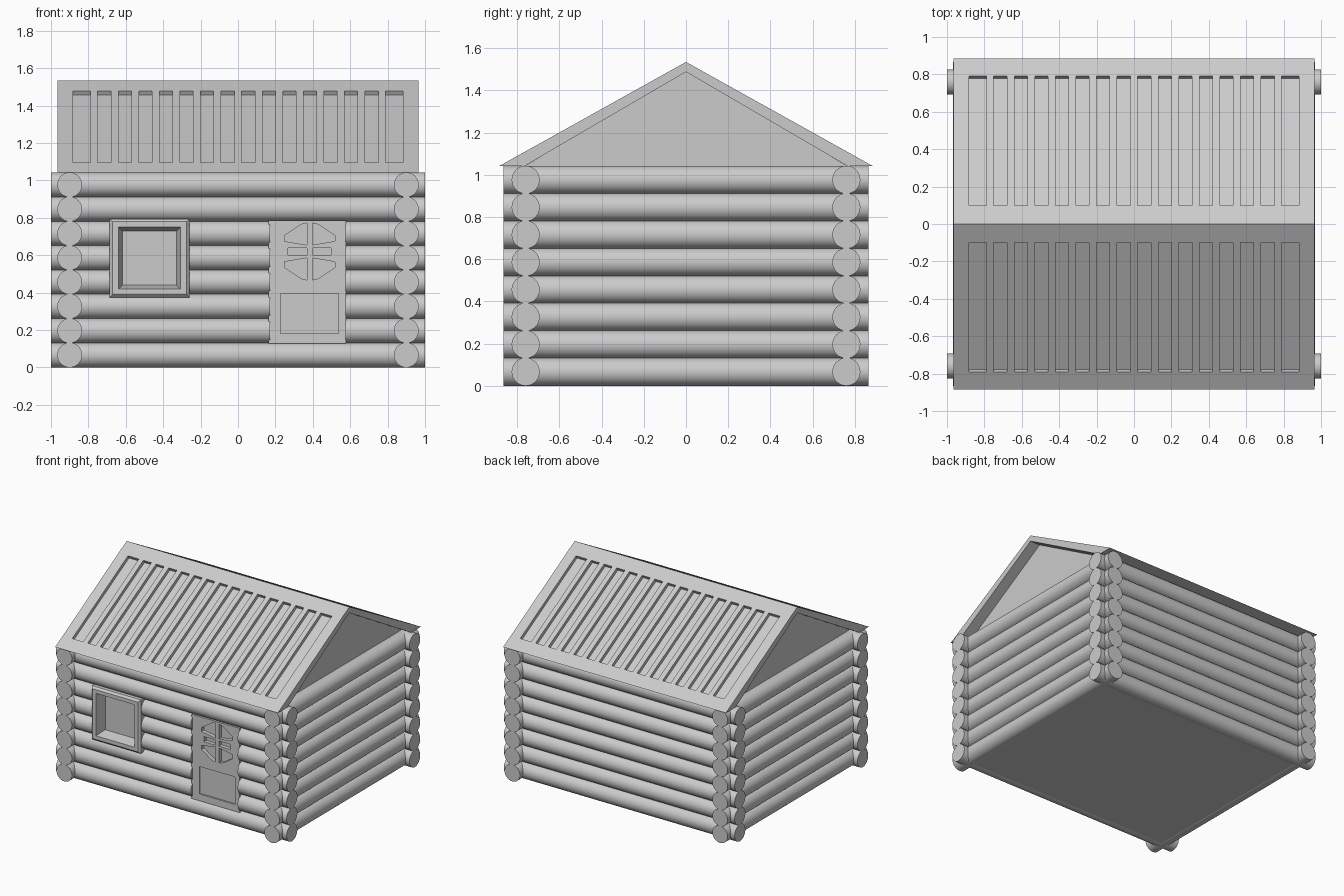
import bpy, bmesh, math
from mathutils import Matrix, Vector

if "Cube" in bpy.data.objects:
    bpy.data.objects.remove(bpy.data.objects["Cube"])

LOG_R, PITCH, ROWS = 0.0665, 0.13, 8
WALL_X, WALL_Y = 0.90, 0.76


def finish(name, bm, smooth=False):
    bmesh.ops.recalc_face_normals(bm, faces=bm.faces)
    mesh = bpy.data.meshes.new(name)
    bm.to_mesh(mesh)
    bm.free()
    ob = bpy.data.objects.new(name, mesh)
    bpy.context.collection.objects.link(ob)
    bpy.context.view_layer.objects.active = ob
    if smooth:
        bpy.ops.object.select_all(action='DESELECT')
        ob.select_set(True)
        bpy.ops.object.shade_smooth_by_angle(angle=math.radians(40))
    return ob


def add_box(bm, center, size, rot_x=0.0):
    m = Matrix.Translation(center) @ Matrix.Rotation(rot_x, 4, 'X') @ Matrix.Diagonal((*size, 1))
    bmesh.ops.create_cube(bm, size=1, matrix=m)


def add_prism(bm, points, axis, a, b):
    """Extrude a 2D outline (y,z for axis X, x,z for axis Y) from a to b."""
    def place(p, t):
        return (t, p[0], p[1]) if axis == 'X' else (p[0], t, p[1])
    lo = [bm.verts.new(place(p, a)) for p in points]
    hi = [bm.verts.new(place(p, b)) for p in points]
    bm.faces.new(lo)
    bm.faces.new(hi)
    n = len(points)
    for i in range(n):
        bm.faces.new((lo[i], lo[(i + 1) % n], hi[(i + 1) % n], hi[i]))


def add_log(bm, p, q):
    p, q = Vector(p), Vector(q)
    d = q - p
    m = Matrix.Translation((p + q) / 2) @ d.to_track_quat('Z', 'Y').to_matrix().to_4x4()
    bmesh.ops.create_cone(bm, cap_ends=True, segments=32, radius1=LOG_R, radius2=LOG_R,
                          depth=d.length, matrix=m)


def cut(ob, bm_cutter):
    cutter = finish("cutter", bm_cutter)
    cutter.hide_render = True
    mod = ob.modifiers.new("cut", 'BOOLEAN')
    mod.operation, mod.solver, mod.object = 'DIFFERENCE', 'EXACT', cutter
    bpy.context.view_layer.objects.active = ob
    bpy.ops.object.modifier_apply(modifier=mod.name)
    bpy.data.objects.remove(cutter)


# log walls; front rows are split around the window and door
walls = {n: bmesh.new() for n in ("front_logs", "back_logs", "left_logs", "right_logs")}
for i in range(ROWS):
    z = 0.0665 + PITCH * i
    if 3 <= i <= 5:
        spans = [(-1, -0.68), (-0.265, 0.17), (0.575, 1)]
    elif 1 <= i <= 2:
        spans = [(-1, 0.17), (0.575, 1)]
    else:
        spans = [(-1, 1)]
    for a, b in spans:
        add_log(walls["front_logs"], (a, -WALL_Y, z), (b, -WALL_Y, z))
    add_log(walls["back_logs"], (-1, WALL_Y, z), (1, WALL_Y, z))
    add_log(walls["left_logs"], (-WALL_X, -0.865, z), (-WALL_X, 0.865, z))
    add_log(walls["right_logs"], (WALL_X, -0.865, z), (WALL_X, 0.865, z))
for name, bm in walls.items():
    finish(name, bm, smooth=True)

# floor slab
bm = bmesh.new()
add_box(bm, (0, 0, 0.02), (2 * WALL_X, 2 * WALL_Y, 0.03))
finish("floor", bm)

# roof: chevron profile with slots cut into both slopes
EAVE_Y, EAVE_Z, RIDGE_Z = 0.885, 1.042, 1.535
slope = math.atan2(RIDGE_Z - EAVE_Z, EAVE_Y)
bm = bmesh.new()
add_prism(bm, [(-EAVE_Y, EAVE_Z), (0, RIDGE_Z), (EAVE_Y, EAVE_Z),
               (0.765, EAVE_Z), (0, 1.488), (-0.765, EAVE_Z)], 'X', -0.965, 0.965)
roof = finish("roof", bm)
bm = bmesh.new()
slots = [(-0.715 + 0.11 * i, 0.07) for i in range(14)] + [(-0.836, 0.095), (0.836, 0.095)]
mid_y = 0.445
mid_z = RIDGE_Z - mid_y * math.tan(slope)
for x, w in slots:
    for s in (-1, 1):
        add_box(bm, (x, s * mid_y, mid_z), (w, 0.69 / math.cos(slope), 0.052), -s * slope)
cut(roof, bm)

# recessed gable ends
for name, s in (("left_gable", -1), ("right_gable", 1)):
    bm = bmesh.new()
    add_prism(bm, [(-0.775, 1.035), (0, 1.495), (0.775, 1.035)], 'X', s * 0.84, s * 0.88)
    finish(name, bm)

# window: nested rectangular rings closed by the pane
bm = bmesh.new()
rings = [(0.213, 0.21, -0.70), (0.213, 0.21, -0.83), (0.198, 0.195, -0.845),
         (0.166, 0.166, -0.845), (0.145, 0.145, -0.76)]
loops = [[bm.verts.new((-0.473 + sx * w, y, 0.585 + sz * h))
          for sx, sz in ((-1, -1), (1, -1), (1, 1), (-1, 1))] for w, h, y in rings]
for a, b in zip(loops, loops[1:]):
    for i in range(4):
        j = (i + 1) % 4
        bm.faces.new((a[i], a[j], b[j], b[i]))
bm.faces.new(loops[0])
bm.faces.new(loops[-1])
finish("window", bm)

# door: lower panel and a six-pane light cut into a slab
DOOR_Y, CX = -0.805, 0.383
bm = bmesh.new()
add_box(bm, (0.37, (DOOR_Y - 0.74) / 2, 0.457), (0.415, -0.74 - DOOR_Y, 0.66))
door = finish("door", bm)
bm = bmesh.new()
add_box(bm, (CX, DOOR_Y, 0.288), (0.31, 0.024, 0.215))
for s in (-1, 1):
    for t in (-1, 1):
        quad = [(0.015, 0.035), (0.015, 0.152), (0.045, 0.145), (0.135, 0.085), (0.135, 0.055)]
        add_prism(bm, [(CX + s * x, 0.62 + t * z) for x, z in quad], 'Y', DOOR_Y - 0.03, DOOR_Y + 0.03)
    add_box(bm, (CX + s * 0.065, DOOR_Y, 0.62), (0.10, 0.06, 0.04))
cut(door, bm)
